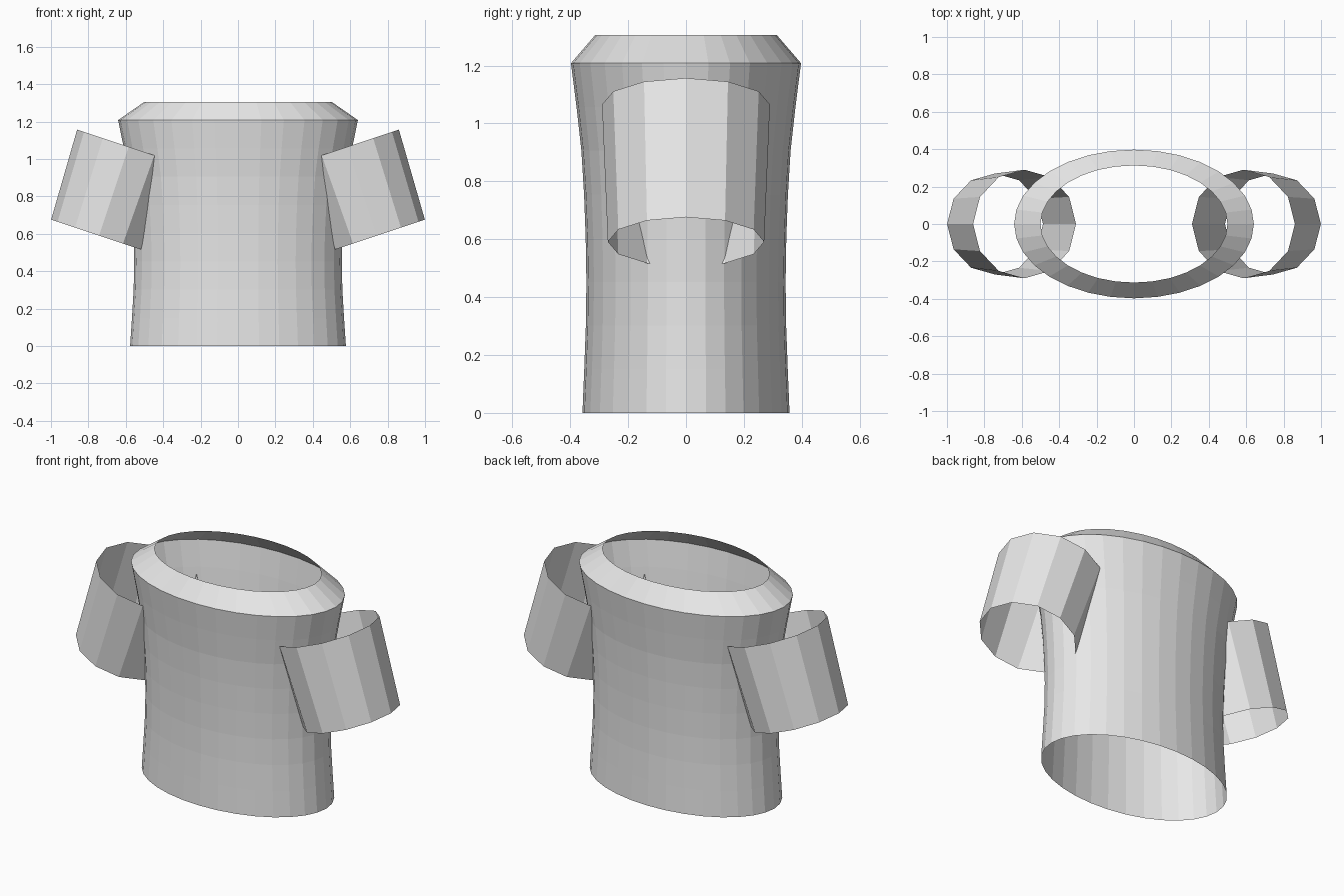
import bpy, bmesh, math
from mathutils import Matrix, Vector

if "Cube" in bpy.data.objects:
    bpy.data.objects.remove(bpy.data.objects["Cube"], do_unlink=True)

cloth = bpy.data.materials.new("light grey cloth")
cloth.use_nodes = True
cloth.diffuse_color = (0.8, 0.8, 0.8, 1)
cloth.node_tree.nodes["Principled BSDF"].inputs["Base Color"].default_value = (0.8, 0.8, 0.8, 1)


def tube(name, rings, sides, matrix=Matrix()):
    """Open tube through rings of (height, x radius, y radius)."""
    bm = bmesh.new()
    loops = []
    for z, rx, ry in rings:
        angles = [2 * math.pi * i / sides for i in range(sides)]
        loops.append([bm.verts.new(matrix @ Vector((rx * math.cos(a), ry * math.sin(a), z)))
                      for a in angles])
    for low, high in zip(loops, loops[1:]):
        for i in range(sides):
            j = (i + 1) % sides
            bm.faces.new((low[i], low[j], high[j], high[i]))
    mesh = bpy.data.meshes.new(name)
    bm.to_mesh(mesh)
    bm.free()
    mesh.materials.append(cloth)
    obj = bpy.data.objects.new(name, mesh)
    bpy.context.collection.objects.link(obj)
    return obj


# Torso: oval tube with a slight waist, flaring to the shoulders
depth = 0.62
widths = [0.577, 0.567, 0.558, 0.555, 0.559, 0.568, 0.583, 0.61, 0.641]
tube("torso", [(0.151 * i, w, w * depth) for i, w in enumerate(widths)], 32)

# Collar: sloped band closing in to the neck opening
tube("collar", [(1.208, 0.641, 0.641 * depth), (1.306, 0.5, 0.313)], 32)

# Sleeves: open tapered tubes hanging outwards
for side, name in ((1, "left_sleeve"), (-1, "right_sleeve")):
    place = (Matrix.Translation((side * 0.664, 0, 0.828))
             @ Matrix.Rotation(-side * math.radians(18.4), 4, "Y"))
    tube(name, [(-0.25, 0.27, 0.27), (0.25, 0.29, 0.29)], 12, place)
